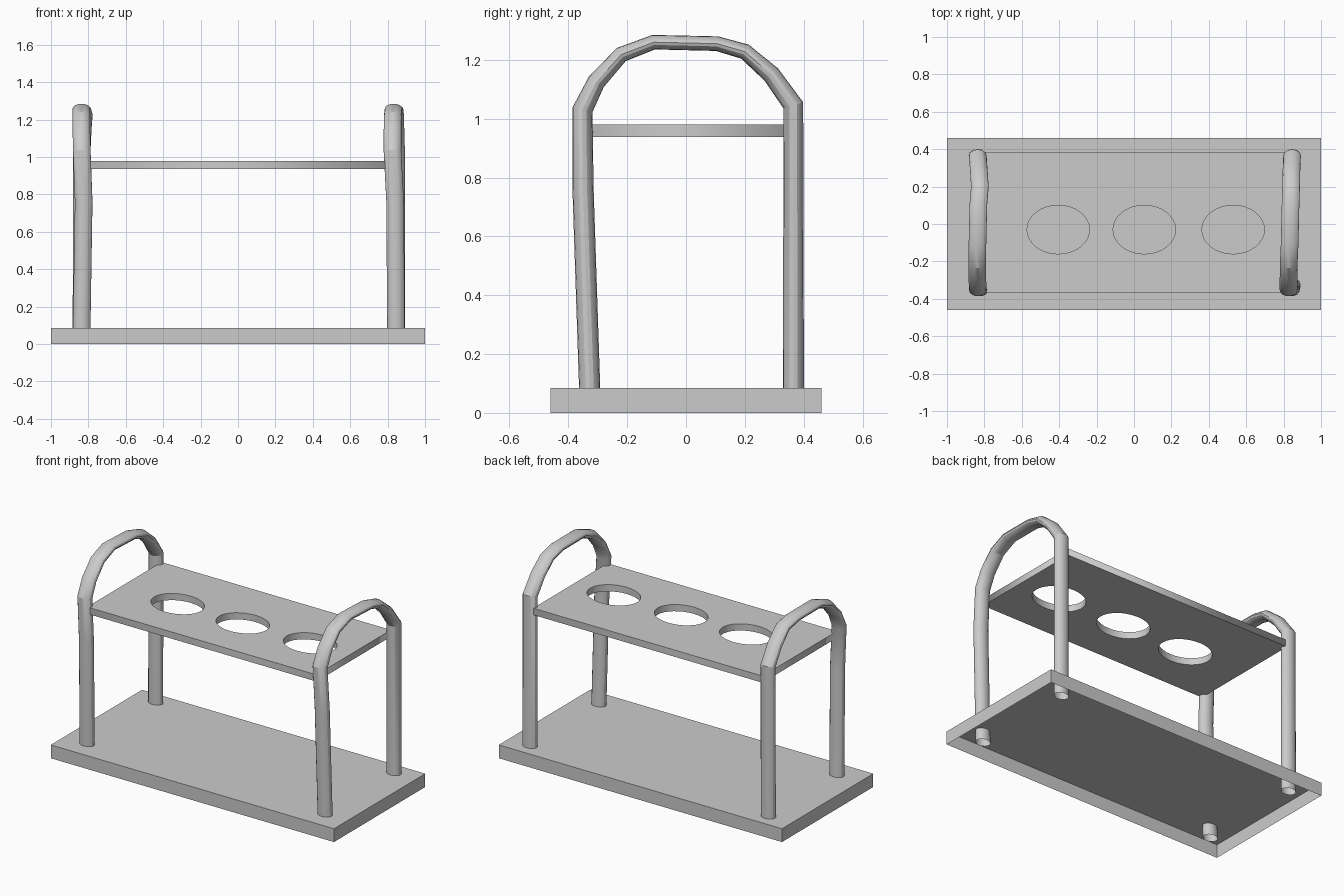
import bpy, bmesh, math
from mathutils import Vector

if "Cube" in bpy.data.objects:
    bpy.data.objects.remove(bpy.data.objects["Cube"])


def add_mesh(name, bm):
    me = bpy.data.meshes.new(name)
    bm.to_mesh(me)
    bm.free()
    ob = bpy.data.objects.new(name, me)
    bpy.context.collection.objects.link(ob)
    return ob


def activate(ob):
    bpy.ops.object.select_all(action='DESELECT')
    bpy.context.view_layer.objects.active = ob
    ob.select_set(True)


# Base tray: a shallow box, open underneath
bm = bmesh.new()
bmesh.ops.create_cube(bm, size=1)
for v in bm.verts:
    v.co = (v.co.x * 2, v.co.y * 0.92, (v.co.z + 0.5) * 0.085)
under = [f for f in bm.faces if f.normal.z < -0.5]
bmesh.ops.delete(bm, geom=under, context='FACES_ONLY')
add_mesh("base_tray", bm)

# Shelf: flat outline with three oval holes, given thickness
outline = [(-0.81, -0.365), (0.81, -0.365), (0.81, 0.385), (-0.81, 0.385)]
loops = [outline]
for cx in (-0.405, 0.055, 0.53):
    loops.append([(cx + 0.167 * math.cos(a), -0.03 + 0.13 * math.sin(a))
                  for a in (i * math.tau / 32 for i in range(32))])
cu = bpy.data.curves.new("shelf", 'CURVE')
cu.dimensions = '2D'
cu.fill_mode = 'BOTH'
cu.extrude = 0.0215
for pts in loops:
    sp = cu.splines.new('POLY')
    sp.points.add(len(pts) - 1)
    for p, (x, y) in zip(sp.points, pts):
        p.co = (x, y, 0, 1)
    sp.use_cyclic_u = True
shelf = bpy.data.objects.new("shelf", cu)
shelf.location.z = 0.9585
bpy.context.collection.objects.link(shelf)
activate(shelf)
bpy.ops.object.convert(target='MESH')

# Hoops: oval tubes swept front leg -> arch -> back leg (y, z, half thickness)
PATH = [(-0.325, 0.01, 0.036), (-0.35, 0.76, 0.036), (-0.352, 1.03, 0.035),
        (-0.305, 1.125, 0.031), (-0.22, 1.218, 0.027), (-0.11, 1.26, 0.025),
        (0.105, 1.255, 0.025), (0.2, 1.228, 0.027), (0.29, 1.15, 0.031),
        (0.365, 1.045, 0.035), (0.365, 0.01, 0.036)]


def hoop(name, xs, sides=16):
    pts = [Vector((x, y, z)) for x, (y, z, _) in zip(xs, PATH)]
    bm = bmesh.new()
    rings = []
    for i, p in enumerate(pts):
        before = (p - pts[max(i - 1, 0)]).normalized()
        after = (pts[min(i + 1, len(pts) - 1)] - p).normalized()
        t = before + after
        n = Vector((0, -t.z, t.y)).normalized()
        rings.append([bm.verts.new(p + Vector((0.047 * math.cos(a), 0, 0))
                                   + n * PATH[i][2] * math.sin(a))
                      for a in (k * math.tau / sides for k in range(sides))])
    for r, s in zip(rings, rings[1:]):
        for k in range(sides):
            j = (k + 1) % sides
            bm.faces.new((r[k], r[j], s[j], s[k]))
    bmesh.ops.recalc_face_normals(bm, faces=bm.faces)
    activate(add_mesh(name, bm))
    bpy.ops.object.shade_smooth_by_angle(angle=math.radians(25))


hoop("left_hoop", [-0.837, -0.825, -0.835, -0.837, -0.837, -0.837,
                   -0.832, -0.824, -0.83, -0.835, -0.837])
hoop("right_hoop", [0.845, 0.84, 0.826, 0.826, 0.827, 0.832,
                    0.837, 0.84, 0.842, 0.845, 0.845])
